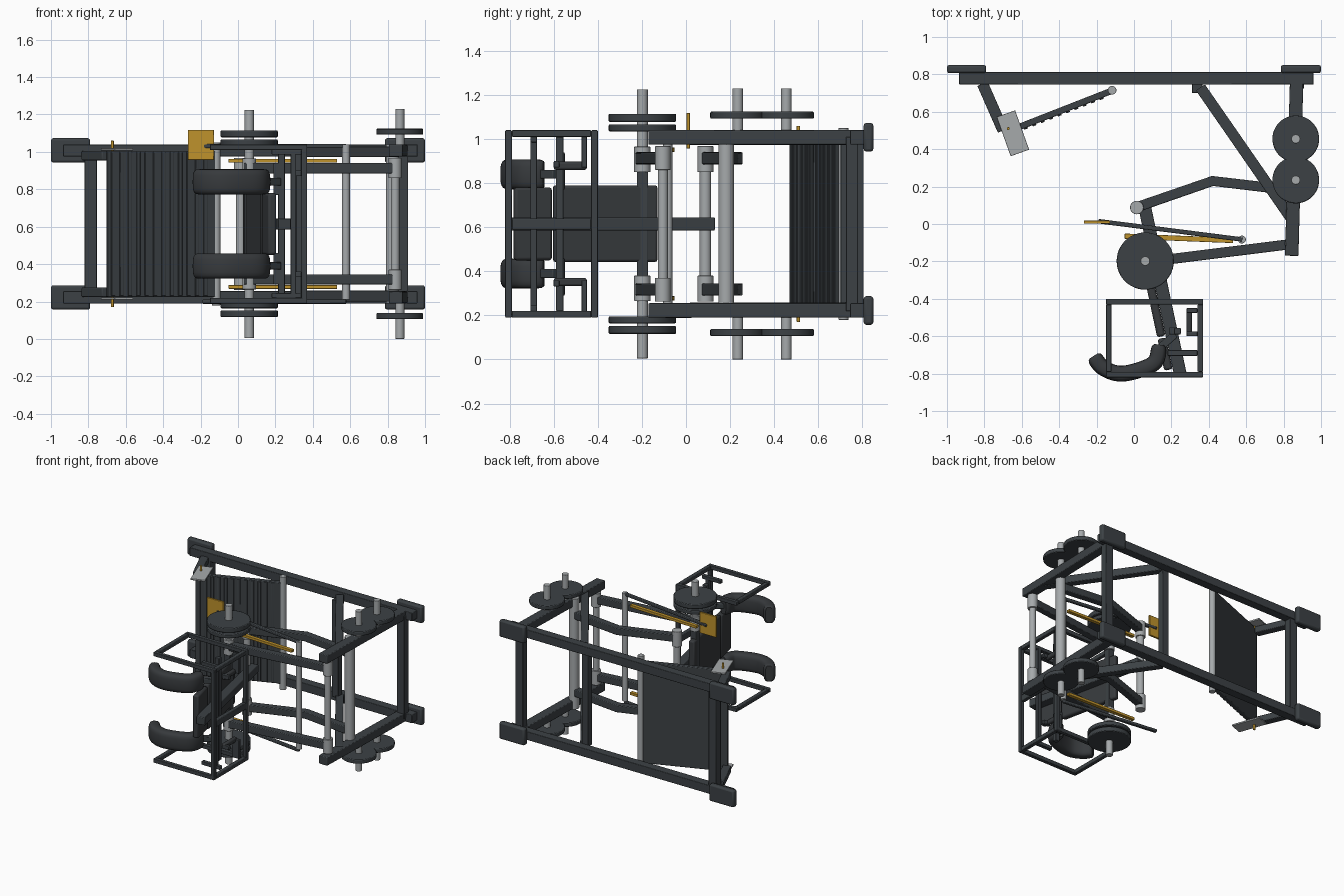
import bpy, bmesh, math
from mathutils import Vector

old = bpy.data.objects.get("Cube")
if old:
    bpy.data.objects.remove(old, do_unlink=True)

H = 1.23  # overall height; the frame mirrors about H / 2


def material(name, rgb, rough):
    m = bpy.data.materials.new(name)
    m.use_nodes = True
    b = m.node_tree.nodes["Principled BSDF"]
    b.inputs["Base Color"].default_value = (*rgb, 1)
    b.inputs["Roughness"].default_value = rough
    m.diffuse_color = (*rgb, 1)
    return m


DARK = material("dark slate", (0.045, 0.053, 0.059), 0.6)
STEEL = material("silver steel", (0.38, 0.40, 0.41), 0.4)
AMBER = material("amber", (0.52, 0.29, 0.025), 0.5)
PAD = material("charcoal padding", (0.038, 0.042, 0.046), 0.8)


def finish(name, bm, mat, bevel=0.0):
    bmesh.ops.recalc_face_normals(bm, faces=bm.faces)
    me = bpy.data.meshes.new(name)
    bm.to_mesh(me)
    bm.free()
    me.materials.append(mat)
    ob = bpy.data.objects.new(name, me)
    bpy.context.collection.objects.link(ob)
    if bevel:
        mod = ob.modifiers.new("soft edges", "BEVEL")
        mod.width, mod.segments, mod.limit_method = bevel, 2, "ANGLE"
    bpy.ops.object.select_all(action="DESELECT")
    ob.select_set(True)
    bpy.context.view_layer.objects.active = ob
    bpy.ops.object.shade_smooth_by_angle(angle=math.radians(35))
    return ob


def sides(name, z0, z1, mirror):
    """Yield the part, and its mirrored partner where there is one."""
    yield (name + "_upper" if mirror else name), z0, z1
    if mirror:
        yield name + "_lower", H - z1, H - z0


def bar(name, path, width, z0, z1, mat=DARK, mirror=True, bevel=0.005):
    """Flat bar following a path in plan, between two heights."""
    pts = [Vector(p) for p in path]
    left, right = [], []
    for i, p in enumerate(pts):
        a, b = pts[max(i - 1, 0)], pts[min(i + 1, len(pts) - 1)]
        d = (b - a).normalized()
        n = Vector((-d.y, d.x)) * width / 2
        left.append(p + n)
        right.append(p - n)
    outline = left + right[::-1]
    for nm, lo, hi in sides(name, z0, z1, mirror):
        bm = bmesh.new()
        f = bm.faces.new([bm.verts.new((p.x, p.y, lo)) for p in outline])
        ext = bmesh.ops.extrude_face_region(bm, geom=[f])
        vs = [v for v in ext["geom"] if isinstance(v, bmesh.types.BMVert)]
        bmesh.ops.translate(bm, verts=vs, vec=(0, 0, hi - lo))
        finish(nm, bm, mat, bevel)


def box(name, x0, x1, y0, y1, z0, z1, mat=DARK, mirror=True, bevel=0.004):
    ym = (y0 + y1) / 2
    bar(name, [(x0, ym), (x1, ym)], y1 - y0, z0, z1, mat, mirror, bevel)


def rod(name, x, y, r, z0, z1, mat=STEEL, mirror=True, seg=32, bevel=0.002):
    for nm, lo, hi in sides(name, z0, z1, mirror):
        bm = bmesh.new()
        bmesh.ops.create_cone(bm, cap_ends=True, segments=seg, radius1=r, radius2=r, depth=hi - lo)
        bmesh.ops.translate(bm, verts=bm.verts, vec=(x, y, (lo + hi) / 2))
        finish(nm, bm, mat, bevel)


def shoulder_roller(name, path, thick, z0, z1):
    """Rounded cushion swept along a curved path in plan."""
    pts = [Vector(p) for p in path]
    fine = []
    for i in range(len(pts) - 1):  # smooth spline through the points
        a, b, c, d = (pts[min(max(i + k, 0), len(pts) - 1)] for k in (-1, 0, 1, 2))
        for s in range(6):
            t = s / 6
            fine.append(0.5 * (2 * b + (c - a) * t + (2 * a - 5 * b + 4 * c - d) * t * t
                               + (3 * b - a - 3 * c + d) * t ** 3))
    fine.append(pts[-1])
    for nm, lo, hi in sides(name, z0, z1, True):
        bm = bmesh.new()
        rings = []
        for i, p in enumerate(fine):
            d = (fine[min(i + 1, len(fine) - 1)] - fine[max(i - 1, 0)]).normalized()
            n = Vector((-d.y, d.x))
            end = min(i, len(fine) - 1 - i)
            k = (0.6, 0.87, 0.97)[end] if end < 3 else 1
            ring = []
            for j in range(20):
                c, s = math.cos(j * math.pi / 10), math.sin(j * math.pi / 10)
                u = math.copysign(abs(c) ** 0.6, c) * thick / 2 * k
                w = math.copysign(abs(s) ** 0.6, s) * (hi - lo) / 2 * (0.7 + 0.3 * k)
                ring.append(bm.verts.new((p.x + n.x * u, p.y + n.y * u, (lo + hi) / 2 + w)))
            rings.append(ring)
        for r, q in zip(rings, rings[1:]):
            for j in range(20):
                bm.faces.new((r[j], r[(j + 1) % 20], q[(j + 1) % 20], q[j]))
        bm.faces.new(rings[0])
        bm.faces.new(rings[-1])
        finish(nm, bm, PAD)


# Base frame: long rails, feet and cross members
R0, R1 = 0.975, 1.04
box("base_rail", -0.935, 0.96, 0.745, 0.812, R0, R1)
box("foot_right", -1.0, -0.79, 0.806, 0.85, 0.943, 1.073, bevel=0.012)
box("foot_left", 0.785, 1.0, 0.806, 0.85, 0.943, 1.073, bevel=0.012)
box("cross_member_right", -0.82, -0.755, 0.745, 0.805, 0.22, 1.01, mirror=False)
box("cross_member_left", 0.845, 0.91, 0.725, 0.78, 0.22, 1.01, mirror=False)
box("cross_member_middle", 0.31, 0.365, 0.70, 0.75, 0.24, 0.99, mirror=False)
bar("side_upright", [(0.87, 0.78), (0.843, -0.17)], 0.072, R0, R1)
bar("diagonal_brace", [(0.355, 0.73), (0.84, 0.03)], 0.058, 0.972, 1.03)

# Foot platform with ridges, support arms and locking plates
bar("platform_panel", [(-0.125, 0.71), (-0.70, 0.485)], 0.034, 0.225, 1.005, mirror=False)
d = Vector((-0.575, -0.225))
n = Vector((0.225, -0.575)).normalized()
for i in range(12):
    p = Vector((-0.125, 0.71)) + d * (0.08 + i * 0.078) + n * 0.018
    q = p + d * 0.035
    bar("platform_ridge_%d" % (i + 1), [p, q], 0.012, 0.23, 1.0, mirror=False, bevel=0.003)
rod("platform_hinge_rod", -0.117, 0.715, 0.023, 0.18, 1.05, mirror=False)
bar("platform_arm", [(-0.81, 0.75), (-0.70, 0.50)], 0.06, 0.955, 1.005)
bar("locking_plate", [(-0.685, 0.59), (-0.61, 0.38)], 0.105, 1.008, 1.02, STEEL, bevel=0.002)
rod("locking_pin", -0.672, 0.51, 0.008, 0.99, 1.06, AMBER, seg=12)

# Weight storage pegs with plates
for i, y in enumerate((0.455, 0.235)):
    rod("storage_plate_%d" % (i + 1), 0.865, y, 0.125, 1.092, 1.124, DARK, seg=48, bevel=0.005)
    rod("storage_peg_%d" % (i + 1), 0.865, y, 0.024, 1.02, H, seg=24)

# Cross tubes and bearings of the linkage
rod("main_cross_tube", 0.825, 0.182, 0.035, 0.19, 1.04, mirror=False)
rod("stop_tube", 0.577, -0.083, 0.021, 0.21, 1.04, mirror=False)
rod("front_pivot_tube", 0.84, -0.105, 0.023, 0.27, 0.96, mirror=False)
rod("front_pivot_bearing", 0.84, -0.105, 0.035, 0.86, 0.968)
rod("rear_pivot_tube", 0.015, 0.088, 0.026, 0.28, 0.95, mirror=False)
rod("rear_pivot_bearing", 0.015, 0.088, 0.036, 0.85, 0.968)
box("loading_cross_bar", 0.035, 0.085, -0.222, -0.172, 0.36, 0.87, mirror=False)
rod("loading_bearing", 0.06, -0.198, 0.037, 0.85, 0.965)

# Parallel swing arms
bar("upper_link", [(0.015, 0.09), (0.42, 0.23), (0.80, 0.185)], 0.054, 0.885, 0.94)
bar("lower_link", [(0.03, -0.208), (0.86, -0.105)], 0.054, 0.885, 0.94)

# Loading pegs with plates
rod("loading_peg", 0.06, -0.198, 0.025, 0.95, 1.225, seg=24)
rod("loading_plate_inner", 0.06, -0.198, 0.153, 1.035, 1.066, DARK, seg=48, bevel=0.005)
rod("loading_plate_outer", 0.06, -0.198, 0.153, 1.078, 1.114, DARK, seg=48, bevel=0.005)

# Safety stop: amber bars, release levers and flag
bar("safety_bar", [(-0.05, -0.065), (0.53, -0.088)], 0.028, 0.942, 0.962, AMBER, bevel=0.002)
bar("release_lever", [(-0.19, 0.015), (0.58, -0.083)], 0.024, 1.02, 1.042)
box("release_flag", -0.268, -0.128, 0.002, 0.018, 0.957, 1.118, AMBER, False, 0.003)

# Carriage spine and back pad
A, B = Vector((0.05, 0.125)), Vector((0.25, -0.815))
bar("carriage_spine", [A, B], 0.068, 0.585, 0.645, mirror=False)
off = Vector((-0.056, -0.012))
bar("back_pad", [A.lerp(B, 0.26) + off, A.lerp(B, 0.76) + off], 0.045, 0.442, 0.79, PAD, False, 0.012)
bar("head_pad", [A.lerp(B, 0.77) + off, A.lerp(B, 0.95) + off], 0.045, 0.45, 0.78, PAD, False, 0.012)

# Shoulder rollers and their mounts
shoulder_roller("shoulder_roller", [(-0.215, -0.705), (-0.17, -0.765), (-0.08, -0.80), (0.03, -0.78),
                                    (0.115, -0.735), (0.135, -0.645)], 0.085, 0.772, 0.908)
bar("roller_mount", [(0.13, -0.67), (0.22, -0.59)], 0.04, 0.82, 0.86)
bar("roller_post", [(0.19, -0.57), (0.23, -0.57)], 0.04, 0.77, 0.94)
box("mount_cross_bar", 0.215, 0.25, -0.59, -0.555, 0.22, 1.01, mirror=False)

# Hand cage: upper and lower hoops joined by two posts
X0, X1, Y0, Y1, T = -0.15, 0.37, -0.82, -0.40, 0.03
box("cage_front_bar", X0, X1, Y0, Y0 + T, 1.01, 1.04)
box("cage_rear_bar", X0, X1, Y1 - T, Y1, 1.01, 1.04)
box("cage_inner_bar", X0, X0 + T, Y0 + T, Y1 - T, 1.01, 1.04)
box("cage_outer_bar", X1 - T, X1, Y0 + T, Y1 - T, 1.01, 1.04)
box("cage_post_front", X1 - T, X1, Y0, Y0 + T, 0.21, 1.02, mirror=False)
box("cage_post_rear", X1 - T, X1, Y1 - T, Y1, 0.21, 1.02, mirror=False)
box("cage_middle_bar", X1 - T, X1, Y0 + T, Y1 - T, 0.59, 0.64, mirror=False)
box("cage_tie", 0.18, X1 - T, -0.705, -0.675, 0.985, 1.012)
box("cage_inner_post", 0.28, 0.31, -0.705, -0.675, 0.22, 1.0, mirror=False)

# Hand grips inside the cage
box("grip_top", 0.28, X1 - T, -0.475, -0.45, 0.87, 1.015)
box("grip_bottom", 0.28, X1 - T, -0.60, -0.575, 0.87, 0.90)
box("grip_handle", 0.28, 0.31, -0.60, -0.45, 0.86, 0.897, PAD, bevel=0.01)
